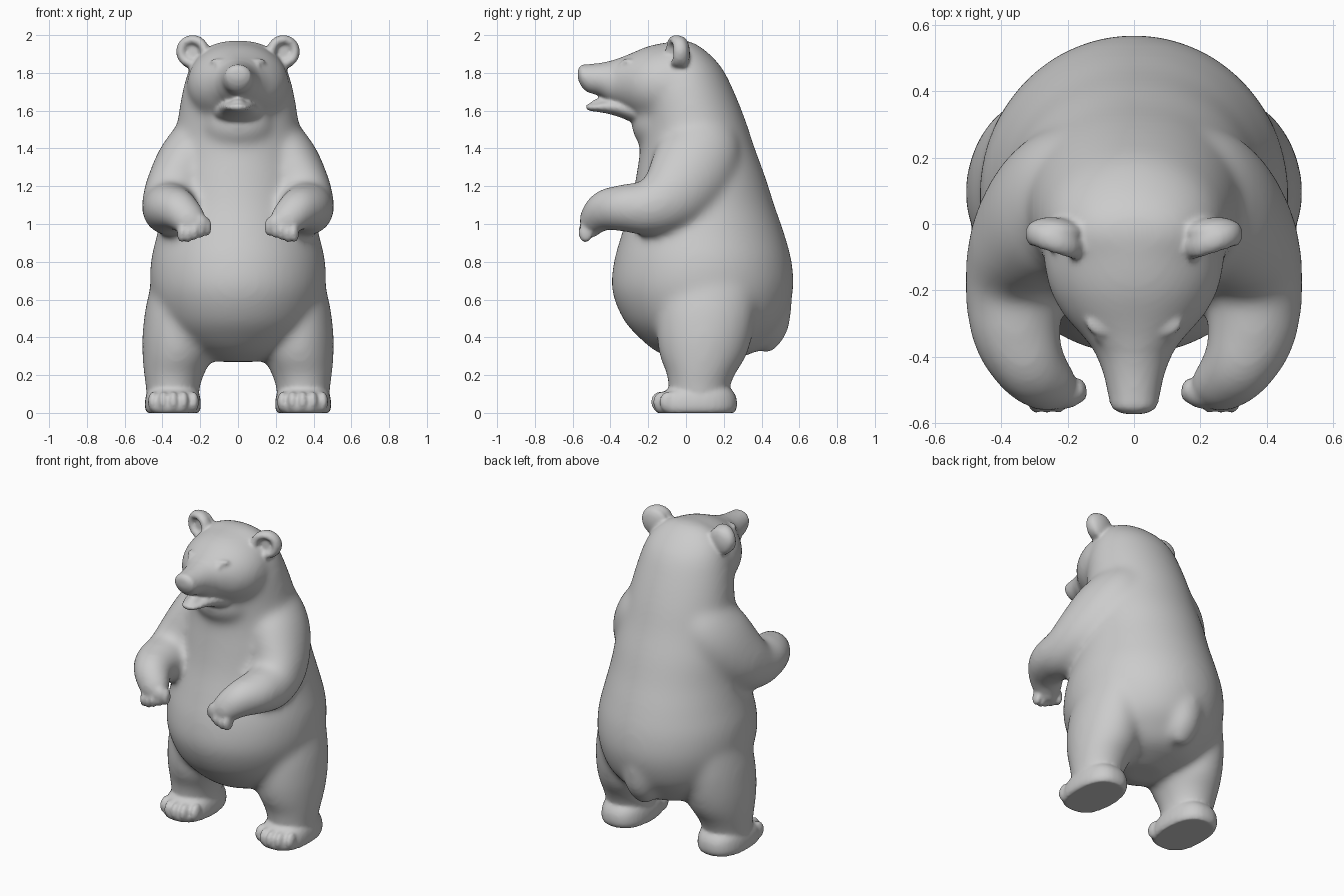
import bpy, bmesh, math
from mathutils import Vector, Matrix

cube = bpy.data.objects.get("Cube")
if cube:
    bpy.data.objects.remove(cube, do_unlink=True)

fur = bpy.data.materials.new("grey_fur")
fur.use_nodes = True
GREY = (0.6, 0.6, 0.6, 1)
fur.diffuse_color = GREY
fur.node_tree.nodes["Principled BSDF"].inputs["Base Color"].default_value = GREY

X, Y, Z = Vector((1, 0, 0)), Vector((0, 1, 0)), Vector((0, 0, 1))


def spline(rows, steps=5):
    """Catmull-Rom through rows of numbers."""
    rows = [Vector(r) for r in rows]
    out = []
    for i in range(len(rows) - 1):
        a, b, c, d = rows[max(i - 1, 0)], rows[i], rows[i + 1], rows[min(i + 2, len(rows) - 1)]
        for k in range(steps):
            t = k / steps
            out.append(b + (c - a) * (t / 2) + (2 * a - 5 * b + 4 * c - d) * (t * t / 2)
                       + (3 * b - a - 3 * c + d) * (t ** 3 / 2))
    return out + [rows[-1]]


def loft(bm, rows, side=1, normal=None, power=2.0, n=32):
    """Closed shell through rows of (x, y, z, radius u, radius v)."""
    rows = spline(rows)
    rings = []
    for i, r in enumerate(rows):
        t = normal or (Vector(rows[min(i + 1, len(rows) - 1)][:3]) - Vector(rows[max(i - 1, 0)][:3])).normalized()
        u = (X - t * X.dot(t)).normalized()
        v = t.cross(u)
        ring = []
        for k in range(n):
            a = math.tau * k / n
            ca, sa = math.cos(a), math.sin(a)
            p = Vector(r[:3]) + u * (max(r[3], .004) * math.copysign(abs(ca) ** (2 / power), ca)) \
                + v * (max(r[4], .004) * math.copysign(abs(sa) ** (2 / power), sa))
            ring.append(bm.verts.new((p.x * side, p.y, p.z)))
        rings.append(ring)
    for a, b in zip(rings, rings[1:]):
        for k in range(n):
            bm.faces.new((a[k], a[(k + 1) % n], b[(k + 1) % n], b[k]))
    bm.faces.new(rings[0][::-1])
    bm.faces.new(rings[-1])


def ball(bm, centre, radii, side=1, turn=0.0):
    m = Matrix.Translation((centre[0] * side, centre[1], centre[2])) \
        @ Matrix.Rotation(turn * side, 4, 'Z') @ Matrix.Diagonal((*radii, 1))
    bmesh.ops.create_uvsphere(bm, u_segments=24, v_segments=16, radius=1, matrix=m)


def fuse(bm, name, voxel, smooth):
    """Object whose overlapping shells are merged and softened."""
    bmesh.ops.recalc_face_normals(bm, faces=bm.faces)
    me = bpy.data.meshes.new(name)
    bm.to_mesh(me)
    bm.free()
    me.materials.append(fur)
    ob = bpy.data.objects.new(name, me)
    bpy.context.collection.objects.link(ob)
    rm = ob.modifiers.new("fuse", 'REMESH')
    rm.mode, rm.voxel_size, rm.use_smooth_shade = 'VOXEL', voxel, True
    sm = ob.modifiers.new("soften", 'SMOOTH')
    sm.factor, sm.iterations = 0.5, smooth
    return ob


def y_rows(table):
    """Rows along the head from (y, bottom, top, half width)."""
    return [(0, y, (b + t) / 2, w, (t - b) / 2) for y, b, t, w in table]


# ---- Broad masses, softly blended ----
mass = bmesh.new()

# Torso, neck and crown: height, front, back, half width
torso = [(.27, -.02, .2, .1), (.32, -.15, .36, .24), (.4, -.25, .45, .35), (.5, -.335, .525, .42),
         (.65, -.392, .568, .462), (.8, -.382, .56, .462), (.95, -.34, .52, .428), (1.1, -.295, .468, .395),
         (1.25, -.265, .42, .375), (1.4, -.243, .365, .345), (1.55, -.24, .315, .32), (1.7, -.25, .255, .295),
         (1.82, -.22, .195, .26), (1.9, -.18, .125, .21), (1.955, -.1, .05, .13), (1.975, -.04, -.01, .03)]
loft(mass, [(0, (f + b) / 2, z, w, (b - f) / 2) for z, f, b, w in torso], normal=Z, n=48)

# Tail and throat
loft(mass, [(0, .41, .74, .11, .12), (0, .455, .58, .11, .105), (0, .46, .46, .1, .085),
            (0, .435, .375, .08, .06), (0, .425, .32, .04, .03)])
ball(mass, (0, -.14, 1.53), (.2, .15, .15))

# Skull and cheeks
loft(mass, y_rows([(0, 1.52, 1.97, .24), (-.1, 1.52, 1.963, .272), (-.2, 1.53, 1.943, .255), (-.28, 1.57, 1.91, .21),
                   (-.34, 1.61, 1.885, .155), (-.4, 1.64, 1.868, .11), (-.44, 1.68, 1.85, .07)]), normal=-Y)

for s in (1, -1):
    # Leg
    loft(mass, [(.345, .07, .03, .14, .165), (.345, .07, .13, .143, .163), (.338, .08, .21, .162, .185),
                (.322, .09, .3, .184, .23), (.318, .1, .42, .188, .255), (.31, .115, .58, .175, .26),
                (.28, .14, .75, .15, .23), (.22, .14, .88, .08, .14)], s, normal=Z)
    # Arm, from shoulder through elbow to wrist
    loft(mass, [(.1, .11, 1.56, .1, .13), (.17, .09, 1.46, .155, .2), (.255, .05, 1.32, .175, .225),
                (.33, -.05, 1.17, .165, .2), (.362, -.18, 1.09, .148, .155), (.355, -.32, 1.085, .138, .128),
                (.318, -.42, 1.075, .115, .112), (.27, -.475, 1.035, .098, .09),
                (.235, -.5, .99, .085, .07), (.21, -.51, .95, .04, .04)], s)

blank = fuse(mass, "blended_mass", .018, 22)
smooth_mesh = bpy.data.meshes.new_from_object(blank.evaluated_get(bpy.context.evaluated_depsgraph_get()))
bpy.data.objects.remove(blank, do_unlink=True)

# ---- Finer parts, added to the blended masses ----
body = bmesh.new()
body.from_mesh(smooth_mesh)
bpy.data.meshes.remove(smooth_mesh)

# Upper muzzle, nose, lower jaw and tongue
loft(body, y_rows([(-.26, 1.63, 1.9, .17), (-.34, 1.625, 1.882, .143), (-.4, 1.64, 1.864, .112),
                   (-.46, 1.68, 1.852, .09), (-.52, 1.697, 1.846, .077),
                   (-.555, 1.73, 1.842, .066), (-.573, 1.77, 1.817, .03)]), normal=-Y)
ball(body, (0, -.534, 1.803), (.062, .038, .04))
loft(body, y_rows([(-.2, 1.5, 1.66, .14), (-.28, 1.535, 1.66, .125), (-.35, 1.565, 1.665, .1), (-.42, 1.585, 1.657, .08),
                   (-.48, 1.595, 1.642, .062), (-.515, 1.6, 1.637, .042), (-.53, 1.612, 1.63, .015)]), normal=-Y)
ball(body, (0, -.45, 1.647), (.035, .05, .016))

for s in (1, -1):
    # Brow and eye
    ball(body, (.105, -.308, 1.858), (.045, .03, .018), s, .5)
    ball(body, (.103, -.342, 1.84), (.016, .016, .014), s)

    # Ear: back shell plus a raised rim around the hollow
    ball(body, (.235, -.02, 1.905), (.084, .04, .087), s, .12)
    for k in range(22):
        a = math.radians(-75 + k * 12)
        ball(body, (.24 + .062 * math.cos(a), -.05 + .02 * math.cos(a), 1.913 + .062 * math.sin(a)),
             (.026, .038, .026), s)

    # Foot and toes
    loft(body, [(.345, .05, 0, .137, .205), (.345, .05, .03, .148, .22), (.345, .055, .08, .145, .212),
                (.345, .07, .12, .13, .175), (.345, .08, .15, .1, .13)], s, normal=Z, power=2.4)
    for k in range(5):
        d = k - 2
        ball(body, (.342 + .052 * d, -.134 + .011 * d * d, .058), (.03, .052, .056), s, .08 * d)

    # Paw and fingers
    ball(body, (.24, -.5, 1.0), (.088, .054, .07), s, .3)
    for k in range(5):
        ball(body, (.164 + .034 * k, -.5 - .016 * min(k, 2), .985 - .011 * min(k, 3)),
             (.022, .038, .05), s, -.2)

fuse(body, "bear_body", .0105, 5)
